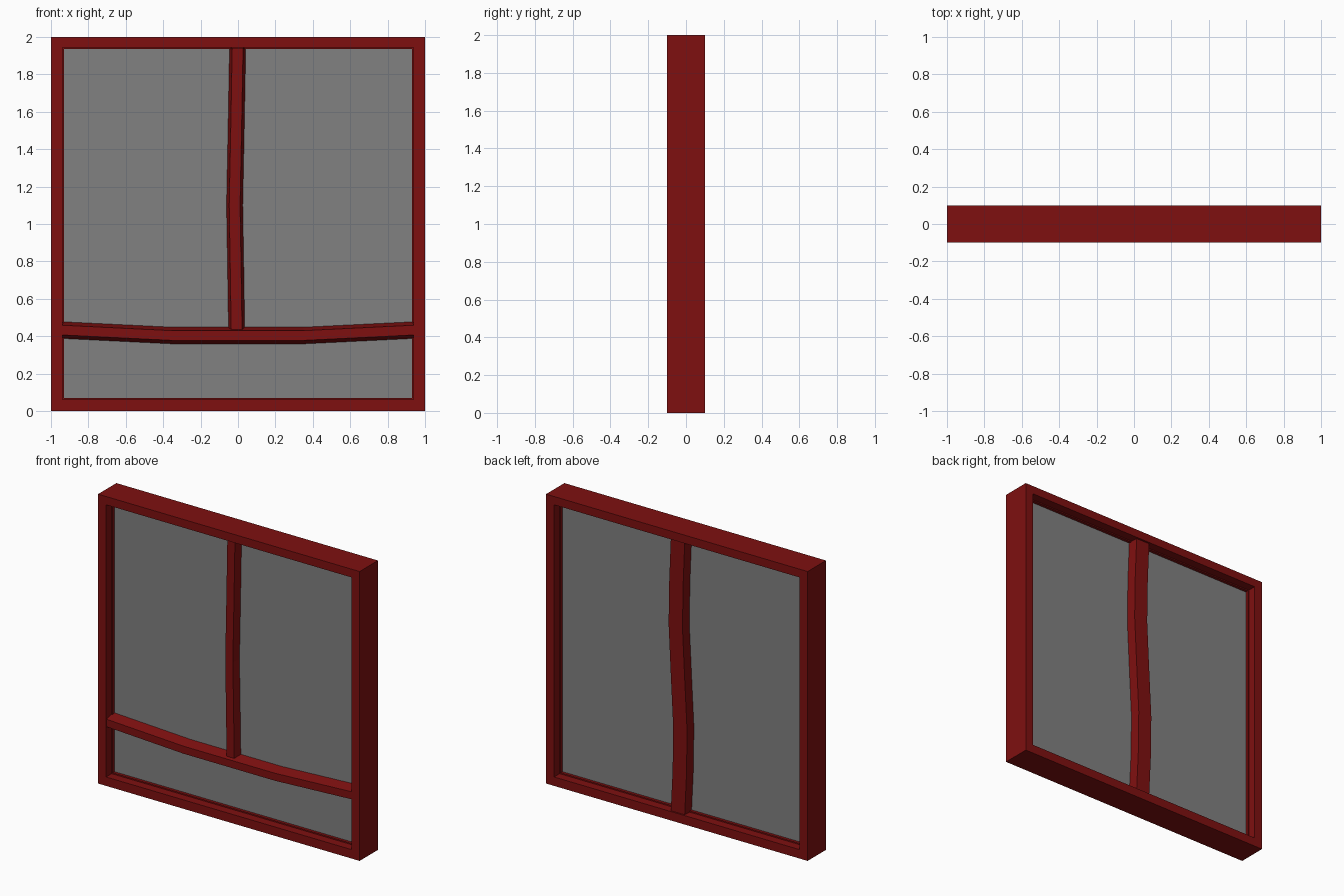
import bpy
import bmesh

if "Cube" in bpy.data.objects:
    bpy.data.objects.remove(bpy.data.objects["Cube"], do_unlink=True)


def make_material(name, colour):
    mat = bpy.data.materials.new(name)
    mat.use_nodes = True
    mat.diffuse_color = colour
    mat.node_tree.nodes["Principled BSDF"].inputs["Base Color"].default_value = colour
    return mat


red = make_material("dark red wood", (0.21, 0.005, 0.005, 1))
grey = make_material("grey glass", (0.22, 0.22, 0.22, 1))


def loft(name, rings, mat, closed=False):
    """Skin a list of equal-length point rings into one flat-shaded object."""
    bm = bmesh.new()
    loops = [[bm.verts.new(p) for p in ring] for ring in rings]
    pairs = list(zip(loops, loops[1:]))
    if closed:
        pairs.append((loops[-1], loops[0]))
    else:
        bm.faces.new(loops[0])
        bm.faces.new(loops[-1])
    for a, b in pairs:
        for i in range(len(a)):
            j = (i + 1) % len(a)
            bm.faces.new((a[i], a[j], b[j], b[i]))
    bmesh.ops.recalc_face_normals(bm, faces=bm.faces)
    mesh = bpy.data.meshes.new(name)
    bm.to_mesh(mesh)
    bm.free()
    mesh.materials.append(mat)
    obj = bpy.data.objects.new(name, mesh)
    bpy.context.collection.objects.link(obj)
    return obj


def bar(name, path, base, face, y_base, y_face, upright):
    """Tapered glazing bar following (along, offset) points."""
    profile = [(-base, y_base), (-face, y_face), (face, y_face), (base, y_base)]
    rings = []
    for along, offset in path:
        if upright:
            rings.append([(offset + w, y, along) for w, y in profile])
        else:
            rings.append([(along, y, offset + w) for w, y in profile])
    return loft(name, rings, red)


# Outer frame: mitred corners, with a small step beside the glass
outer = [(-1, 0), (1, 0), (1, 2), (-1, 2)]
inner = [(-0.93, 0.07), (0.93, 0.07), (0.93, 1.935), (-0.93, 1.935)]
section = [(0, -0.1), (0.88, -0.1), (0.88, -0.04), (1, -0.04),
           (1, 0.04), (0.88, 0.04), (0.88, 0.1), (0, 0.1)]
frame_rings = [[(ox + (ix - ox) * t, y, oz + (iz - oz) * t) for t, y in section]
               for (ox, oz), (ix, iz) in zip(outer, inner)]
loft("frame", frame_rings, red, closed=True)

# Glass pane
pane = [[(x, y, z) for x, z in inner] for y in (-0.02, 0.02)]
loft("glass_pane", pane, grey)

# Front bars: sagging crossbar and slightly bowed upright
bar("front_crossbar",
    [(-0.94, 0.433), (-0.35, 0.404), (0.35, 0.404), (0.94, 0.433)],
    0.047, 0.026, -0.01, -0.095, upright=False)
bar("front_upright",
    [(0.41, -0.007), (0.8, -0.013), (1.1, -0.018), (1.5, -0.01), (1.94, -0.002)],
    0.046, 0.029, -0.01, -0.072, upright=True)

# Back bar: full height with a gentle S-bend
bar("back_upright",
    [(0.06, 0.0), (0.35, -0.014), (0.65, -0.018), (1.0, 0.0),
     (1.35, 0.017), (1.65, 0.012), (1.94, 0.0)],
    0.057, 0.053, 0.01, 0.09, upright=True)
